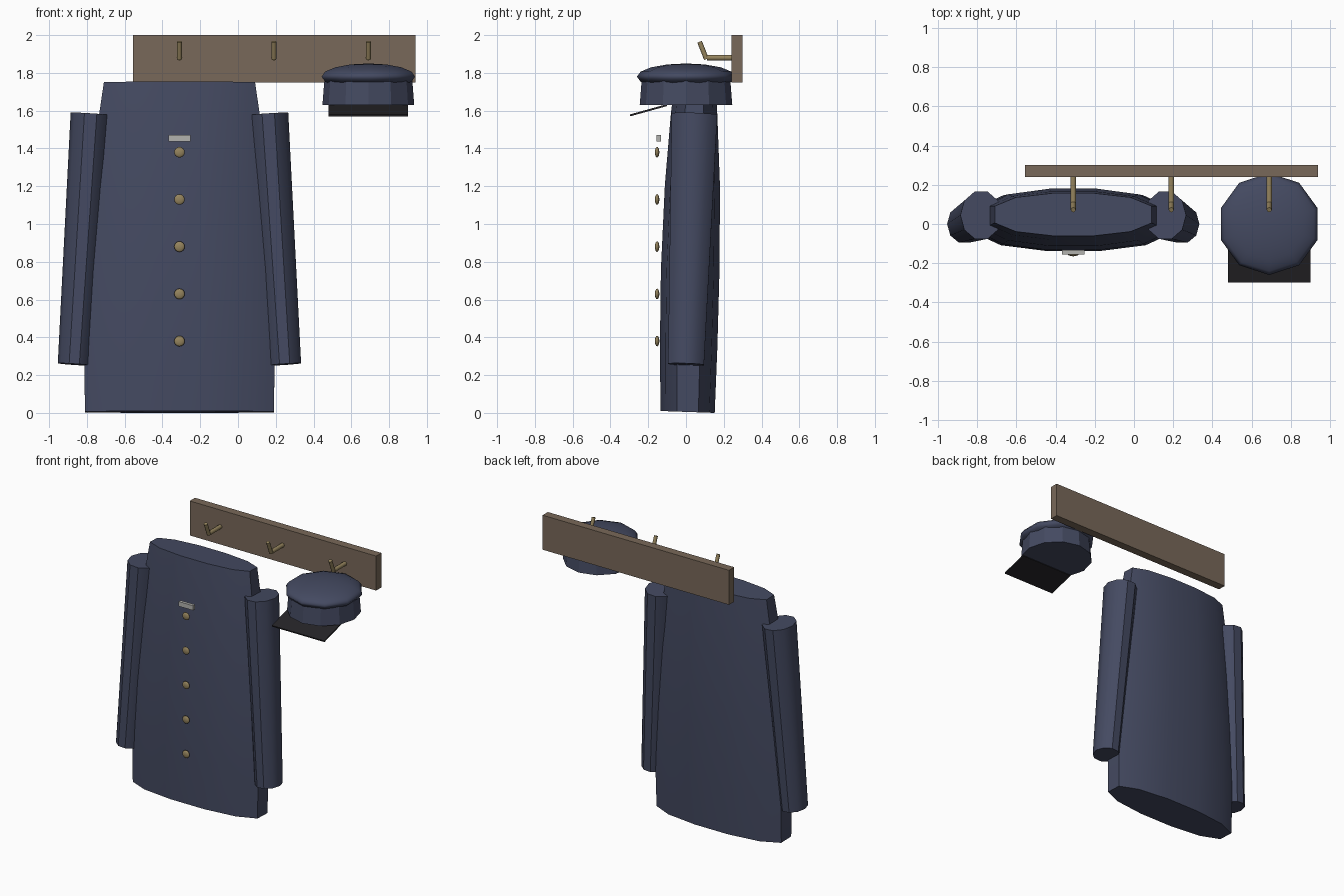
import bpy, bmesh, math
from mathutils import Vector

if "Cube" in bpy.data.objects:
    bpy.data.objects.remove(bpy.data.objects["Cube"])


def mat(name, rgb):
    m = bpy.data.materials.new(name)
    m.diffuse_color = (*rgb, 1)
    m.use_nodes = True
    m.node_tree.nodes["Principled BSDF"].inputs["Base Color"].default_value = m.diffuse_color
    return m


NAVY = mat("navy_cloth", (0.058, 0.068, 0.12))
WOOD = mat("wood", (0.19, 0.14, 0.10))
BRASS = mat("brass", (0.30, 0.23, 0.11))
BLACK = mat("black_leather", (0.018, 0.017, 0.02))
SILVER = mat("silver", (0.45, 0.45, 0.43))


def finish(ob, name, material, angle=None):
    ob.name = name
    ob.data.materials.append(material)
    if angle:
        bpy.ops.object.select_all(action='DESELECT')
        ob.select_set(True)
        bpy.context.view_layer.objects.active = ob
        bpy.ops.object.shade_smooth_by_angle(angle=math.radians(angle))
    return ob


def loft(name, rings, n, material, phase=0, power=1, slope=(0, 0), angle=40):
    """Skin capped rings given as (x, y, z, half width, half depth)."""
    bm = bmesh.new()
    loops = []
    for cx, cy, cz, rx, ry in rings:
        loop = []
        for i in range(n):
            a = phase + math.tau * i / n
            s = math.sin(a)
            dx = rx * math.cos(a)
            dy = ry * math.copysign(abs(s) ** power, s)
            loop.append(bm.verts.new((cx + dx, cy + dy, cz + slope[0] * dx + slope[1] * dy)))
        loops.append(loop)
    for lo, hi in zip(loops, loops[1:]):
        for i in range(n):
            j = (i + 1) % n
            bm.faces.new((lo[i], lo[j], hi[j], hi[i]))
    bm.faces.new(loops[0][::-1])
    bm.faces.new(loops[-1])
    bmesh.ops.recalc_face_normals(bm, faces=bm.faces)
    me = bpy.data.meshes.new(name)
    bm.to_mesh(me)
    bm.free()
    ob = bpy.data.objects.new(name, me)
    bpy.context.collection.objects.link(ob)
    return finish(ob, name, material, angle)


def box(name, lo, hi, material):
    lo, hi = Vector(lo), Vector(hi)
    bpy.ops.mesh.primitive_cube_add(size=1, location=(lo + hi) / 2)
    ob = bpy.context.object
    ob.scale = hi - lo
    return finish(ob, name, material)


def ball(name, loc, radii, seg, rings, material):
    bpy.ops.mesh.primitive_uv_sphere_add(segments=seg, ring_count=rings, location=loc)
    ob = bpy.context.object
    ob.scale = radii
    return finish(ob, name, material, 50)


def rod(name, a, b, r, material):
    a, b = Vector(a), Vector(b)
    bpy.ops.mesh.primitive_cylinder_add(vertices=8, radius=r, depth=(b - a).length, location=(a + b) / 2)
    ob = bpy.context.object
    ob.rotation_euler = (b - a).to_track_quat('Z', 'Y').to_euler()
    return finish(ob, name, material, 50)


# Wall board with bent hooks
box("wall_board", (-0.555, 0.24, 1.75), (0.94, 0.30, 2.0), WOOD)
for x in (-0.31, 0.19, 0.69):
    rod("hook_peg", (x, 0.25, 1.88), (x, 0.11, 1.88), 0.015, BRASS)
    rod("hook_tip", (x, 0.108, 1.873), (x, 0.072, 1.965), 0.013, BRASS)

# Coat body: height, half width, front and back
CX = -0.31
profile = [(0.005, 0.50, -0.135, 0.152), (0.35, 0.505, -0.138, 0.166),
           (0.75, 0.488, -0.133, 0.177), (1.2, 0.455, -0.112, 0.18),
           (1.58, 0.425, -0.08, 0.166), (1.75, 0.40, -0.06, 0.157)]
c15 = math.cos(math.radians(15))
loft("coat_body", [(CX, (f + b) / 2, z, w / c15, (b - f) / 2 / c15 ** 0.7) for z, w, f, b in profile],
     12, NAVY, phase=math.radians(15), power=0.7, slope=(0, -0.035))

# Sleeves
for side, label in ((-1, "left"), (1, "right")):
    loft("sleeve_" + label,
         [(CX + side * 0.557, 0.0, 0.257, 0.087, 0.10), (CX + side * 0.47, 0.045, 1.582, 0.106, 0.127)],
         10, NAVY, slope=(side * 0.066, -0.034))

# Buttons and name bar
for i in range(5):
    ball("button", (CX, -0.153, 0.38 + 0.25 * i), (0.028, 0.012, 0.028), 12, 8, BRASS)
box("chest_badge", (-0.368, -0.155, 1.438), (-0.252, -0.133, 1.472), SILVER)

# Cap
loft("cap_band", [(0.69, 0, 1.63, 0.243, 0.245), (0.69, 0, 1.77, 0.232, 0.234)], 12, NAVY, angle=25)
ball("cap_crown", (0.69, 0, 1.78), (0.26, 0.26, 0.07), 10, 8, NAVY)
visor = box("cap_visor", (0.48, -0.30, 1.597), (0.90, -0.098, 1.607), BLACK)
visor.rotation_euler = (math.radians(15.5), 0, 0)
